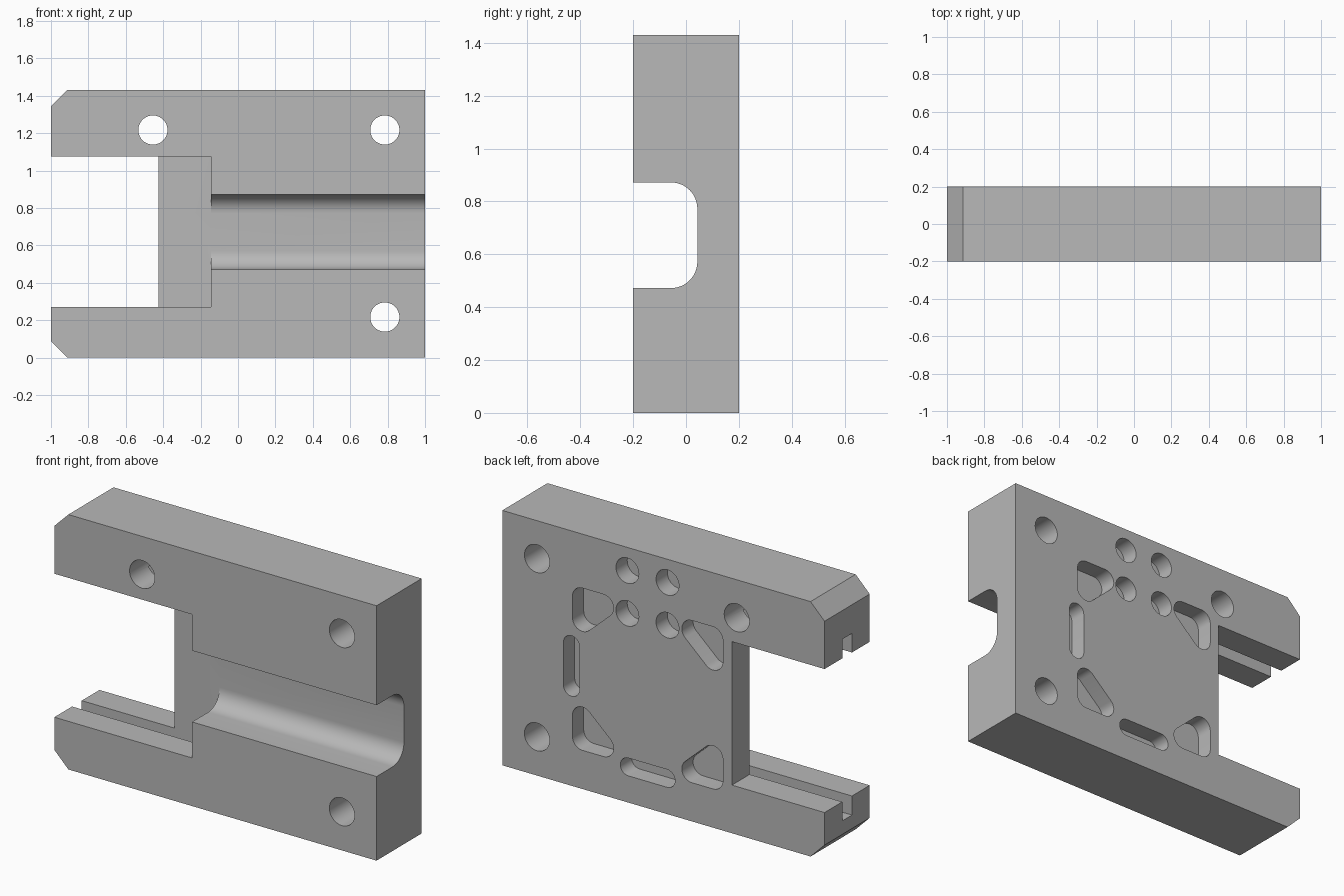
import bpy, bmesh, math
from mathutils import Vector

if "Cube" in bpy.data.objects:
    bpy.data.objects.remove(bpy.data.objects["Cube"])

W, T, H = 1.0, 0.2, 1.43      # half width, half thickness, height
FLOOR = 0.043                 # depth reached by the front recesses
SLOT_X, STEP_X = -0.425, -0.145
Z0, Z1 = 0.27, 1.075          # open slot limits
CX, CZ = 0.098, 0.672         # centre of the rear pocket pattern
BLIND = 0.10                  # depth of rear pockets


def prism(name, pts, axis, a, b):
    """Extrude a profile: (x, z) along 'Y', or (y, z) along 'X'."""
    place = (lambda p, t: (p[0], t, p[1])) if axis == 'Y' else (lambda p, t: (t, p[0], p[1]))
    bm = bmesh.new()
    face = bm.faces.new([bm.verts.new(place(p, a)) for p in pts])
    ext = bmesh.ops.extrude_face_region(bm, geom=[face])
    shift = Vector((0, b - a, 0)) if axis == 'Y' else Vector((b - a, 0, 0))
    bmesh.ops.translate(bm, vec=shift,
                        verts=[g for g in ext['geom'] if isinstance(g, bmesh.types.BMVert)])
    bmesh.ops.recalc_face_normals(bm, faces=bm.faces[:])
    me = bpy.data.meshes.new(name)
    bm.to_mesh(me)
    bm.free()
    ob = bpy.data.objects.new(name, me)
    bpy.context.collection.objects.link(ob)
    return ob


def rect(x0, x1, z0, z1):
    return [(x0, z0), (x1, z0), (x1, z1), (x0, z1)]


def rounded(corners, r, seg=12):
    """Convex counter-clockwise outline wrapped round circles at the corners."""
    out, n = [], len(corners)
    for i, c in enumerate(corners):
        p, q = corners[i - 1], corners[(i + 1) % n]
        a0 = math.atan2(c[1] - p[1], c[0] - p[0]) - math.pi / 2
        a1 = math.atan2(q[1] - c[1], q[0] - c[0]) - math.pi / 2
        sweep = (a1 - a0) % (2 * math.pi)
        out += [(c[0] + r * math.cos(a0 + sweep * k / seg),
                 c[1] + r * math.sin(a0 + sweep * k / seg)) for k in range(seg + 1)]
    return out


def circle(x, z, r, n=40):
    return [(x + r * math.cos(2 * math.pi * k / n), z + r * math.sin(2 * math.pi * k / n))
            for k in range(n)]


# Main block with two chamfered corners
c = 0.087
block = prism("mounting_block", [(-W + c, 0), (W, 0), (W, H), (-W + c, H), (-W, H - c), (-W, c)],
              'Y', -T, T)
cutters = []

# Open slot, shallow front recess, and guide grooves in both arms
cutters.append(prism("slot_cutter", rect(-1.2, SLOT_X, Z0, Z1), 'Y', -0.4, 0.4))
cutters.append(prism("recess_cutter", rect(-0.6, STEP_X, Z0, Z1), 'Y', -0.4, FLOOR))
cutters.append(prism("groove_cutter", rect(-FLOOR, FLOOR, Z0 - 0.107, Z1 + 0.107),
                     'X', -1.2, STEP_X))

# Front channel with rounded inner corners
r = 0.10
channel = [(-0.4, 0.472)]
channel += [(FLOOR - r + r * math.sin(a), 0.472 + r - r * math.cos(a))
            for a in [math.pi / 2 * k / 12 for k in range(13)]]
channel += [(y, 2 * 0.672 - z) for y, z in reversed(channel)]
cutters.append(prism("channel_cutter", channel, 'X', -0.25, 1.2))

# Three through holes
for x, z in ((-0.455, 1.217), (0.785, 1.217), (0.785, 0.217)):
    cutters.append(prism("bolt_hole_cutter", circle(x, z, 0.078), 'Y', -0.4, 0.4))

# Rear blind outlines: four small holes, two slots, four rounded triangles
rear = [circle(x, z, 0.071) for x in (-0.025, 0.224) for z in (1.06, 1.30)]
rear.append(rounded([(0.571, CZ - 0.12), (0.571, CZ + 0.12)], 0.05))
rear.append(rounded([(CX - 0.12, 0.20), (CX + 0.12, 0.20)], 0.05))
r = 0.062
for sx in (-1, 1):
    for sz in (-1, 1):
        near, far_x, far_z = 0.212 + r, 0.467 - r, 0.455 - r
        tri = [(far_x, far_z), (near, far_z), (far_x, near)]
        tri = [(CX + sx * u, CZ + sz * v) for u, v in tri]
        rear.append(rounded(tri if sx * sz > 0 else tri[::-1], r))
for outline in rear:
    cutters.append(prism("rear_pocket_cutter", outline, 'Y', T - BLIND, 0.4))

# Cut everything, then remove the helpers
bpy.context.view_layer.objects.active = block
block.select_set(True)
for cut in cutters:
    cut.hide_render = True
    mod = block.modifiers.new("cut", 'BOOLEAN')
    mod.operation, mod.solver, mod.object = 'DIFFERENCE', 'EXACT', cut
    bpy.ops.object.modifier_apply(modifier=mod.name)
for cut in cutters:
    bpy.data.objects.remove(cut, do_unlink=True)

# Colour and shading
grey = bpy.data.materials.new("plain_grey")
grey.diffuse_color = (0.48, 0.48, 0.48, 1)
grey.use_nodes = True
grey.node_tree.nodes["Principled BSDF"].inputs["Base Color"].default_value = grey.diffuse_color
block.data.materials.clear()
block.data.materials.append(grey)
bpy.ops.object.shade_smooth_by_angle(angle=math.radians(30))
